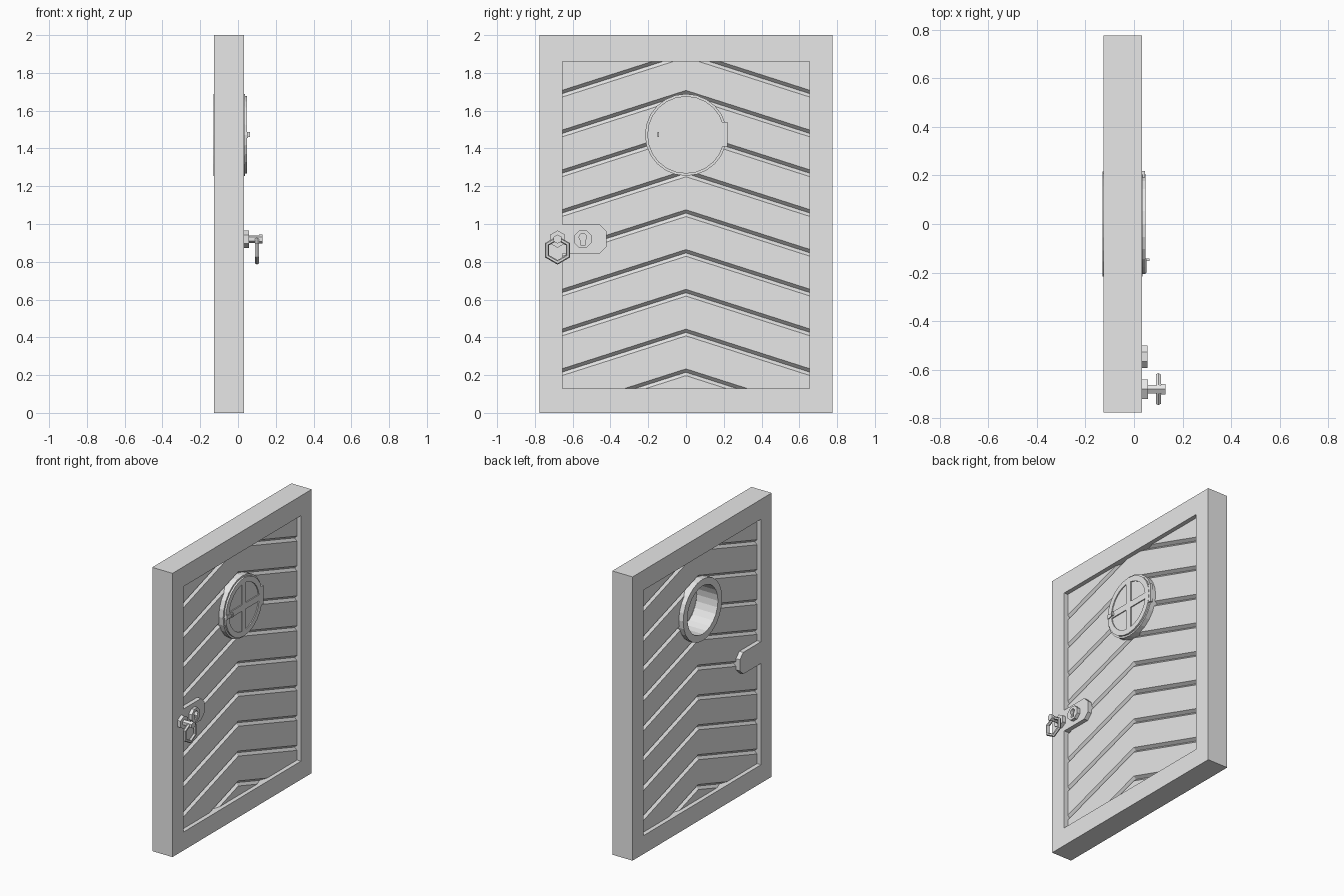
import bpy, bmesh
from math import sin, cos, pi, asin
from mathutils import Matrix, Vector

if "Cube" in bpy.data.objects:
    bpy.data.objects.remove(bpy.data.objects["Cube"], do_unlink=True)

GREY = (0.8, 0.8, 0.8, 1)
mat = bpy.data.materials.new("plain_grey")
mat.use_nodes = True
mat.diffuse_color = GREY
mat.node_tree.nodes["Principled BSDF"].inputs["Base Color"].default_value = GREY

# Maps drawing axes (u, v, w) to (y, z, x), so profiles are drawn on the door face
FACE = Matrix(((0, 0, 1, 0), (1, 0, 0, 0), (0, 1, 0, 0), (0, 0, 0, 1)))
BACK, FRONT = -0.126, 0.032
MID_Z = 1.472


def add_object(name, mesh):
    obj = bpy.data.objects.new(name, mesh)
    mesh.materials.clear()
    mesh.materials.append(mat)
    bpy.context.collection.objects.link(obj)
    return obj


def ngon(y, z, r, sides, turn=0.0):
    return [(y + r * cos(turn + 2 * pi * i / sides),
             z + r * sin(turn + 2 * pi * i / sides)) for i in range(sides)]


def rect(y0, y1, z0, z1):
    return [(y0, z0), (y1, z0), (y1, z1), (y0, z1)]


def plate(name, x0, x1, *loops):
    """Extrude flat outlines between x0 and x1; inner outlines become holes."""
    curve = bpy.data.curves.new(name + "_outline", "CURVE")
    curve.dimensions = "2D"
    curve.fill_mode = "BOTH"
    curve.extrude = (x1 - x0) / 2
    for loop in loops:
        spline = curve.splines.new("POLY")
        spline.points.add(len(loop) - 1)
        for point, (u, v) in zip(spline.points, loop):
            point.co = (u, v, 0, 1)
        spline.use_cyclic_u = True
    temp = bpy.data.objects.new(name + "_temp", curve)
    bpy.context.collection.objects.link(temp)
    graph = bpy.context.evaluated_depsgraph_get()
    mesh = bpy.data.meshes.new_from_object(temp.evaluated_get(graph))
    bpy.data.objects.remove(temp, do_unlink=True)
    bpy.data.curves.remove(curve)
    mesh.name = name
    mesh.transform(Matrix.Translation(((x0 + x1) / 2, 0, 0)) @ FACE)
    bm = bmesh.new()
    bm.from_mesh(mesh)
    bmesh.ops.remove_doubles(bm, verts=bm.verts, dist=1e-5)
    bmesh.ops.recalc_face_normals(bm, faces=bm.faces)
    for f in bm.faces:
        f.smooth = False
    bm.to_mesh(mesh)
    bm.free()
    return add_object(name, mesh)


# Frame, with the lock tab as part of its inner outline
opening = rect(-0.655, 0.655, 0.13, 1.86)
tab = [(-0.655, 0.997), (-0.457, 0.997), (-0.42, 0.96),
       (-0.42, 0.881), (-0.457, 0.844), (-0.655, 0.844)]
plate("door_frame", BACK, FRONT, rect(-0.775, 0.775, 0, 2), opening + tab)

# Plank panel: a grooved section swept along a chevron
panel_front, panel_back = FRONT - 0.03, BACK + 0.03
GROOVE, DEPTH, SLOPE, EDGE = 0.018, 0.02, 0.32, 0.66
side = [(0.0, -0.1)]
for k in range(10):
    z = 0.215 + 0.2106 * k
    side += [(0.0, z - GROOVE), (DEPTH, z), (0.0, z + GROOVE)]
side.append((0.0, 2.3))
section = [(panel_front - d, z) for d, z in side]
section += [(panel_back + d, z) for d, z in reversed(side)]

bm = bmesh.new()
rows = [[bm.verts.new((x, y, z - SLOPE * abs(y))) for x, z in section]
        for y in (-EDGE, 0, EDGE)]
n = len(section)
for a, b in zip(rows, rows[1:]):
    for i in range(n):
        j = (i + 1) % n
        bm.faces.new((a[i], a[j], b[j], b[i]))
bm.faces.new(rows[0])
bm.faces.new(rows[-1][::-1])
for height, direction in ((0.1, -1), (1.89, 1)):
    cut = bmesh.ops.bisect_plane(
        bm, geom=bm.verts[:] + bm.edges[:] + bm.faces[:],
        plane_co=(0, 0, height), plane_no=(0, 0, direction), clear_outer=True)
    rim = [e for e in cut["geom_cut"] if isinstance(e, bmesh.types.BMEdge)]
    bmesh.ops.edgeloop_fill(bm, edges=rim)
bmesh.ops.recalc_face_normals(bm, faces=bm.faces)
mesh = bpy.data.meshes.new("plank_panel")
bm.to_mesh(mesh)
bm.free()
panel = add_object("plank_panel", mesh)

# Round opening through the planks
cutter = plate("window_cutter", -0.3, 0.3, ngon(0, MID_Z, 0.195, 24))
cutter.hide_render = True
hole = panel.modifiers.new("window_hole", "BOOLEAN")
hole.operation = "DIFFERENCE"
hole.solver = "EXACT"
hole.object = cutter
bpy.context.view_layer.objects.active = panel
bpy.ops.object.modifier_apply(modifier=hole.name)
bpy.data.objects.remove(cutter, do_unlink=True)

# Round window: tube, hinged sash with four panes, glass
plate("window_tube", -0.13, 0.036,
      ngon(0, MID_Z, 0.217, 24), ngon(0, MID_Z, 0.17, 24))
BAR, PANE = 0.022, 0.167
start = asin(BAR / PANE)
panes = []
for q in range(4):
    arc = [(PANE * cos(a), PANE * sin(a)) for a in
           (start + (pi / 2 - 2 * start) * i / 6 for i in range(7))]
    turn = Matrix.Rotation(q * pi / 2, 2)
    pts = [turn @ Vector(p) for p in [(BAR, BAR)] + arc]
    panes.append([(p.x, p.y + MID_Z) for p in pts])
plate("window_sash", 0.035, 0.048, ngon(0, MID_Z, 0.205, 24), *panes)
plate("window_glass", 0.037, 0.041, ngon(0, MID_Z, 0.18, 24))
plate("window_hinge", 0.03, 0.046, rect(0.19, 0.219, 1.41, 1.54))
plate("window_latch", 0.046, 0.054,
      [(-0.2, 1.456), (-0.142, 1.464), (-0.142, 1.48), (-0.2, 1.488)])
plate("latch_grip", 0.05, 0.064, rect(-0.152, -0.142, 1.46, 1.488))

# Lock rosette with a keyhole
LOCK_Y, LOCK_Z = -0.546, 0.92
bow = [(LOCK_Y + 0.02 * cos(a), LOCK_Z + 0.01 + 0.02 * sin(a))
       for a in (-pi / 3 + 5 * pi / 3 * i / 10 for i in range(11))]
slot = [(LOCK_Y - 0.013, LOCK_Z - 0.03), (LOCK_Y + 0.013, LOCK_Z - 0.03)]
plate("lock_rosette", FRONT - 0.001, 0.055,
      ngon(LOCK_Y, LOCK_Z, 0.05, 8, pi / 8), bow + slot)

# Ring handle on a hexagonal stem
PULL_Y = -0.68
for name, x0, x1, r in (("handle_boss", FRONT - 0.001, 0.057, 0.046),
                        ("handle_stem", 0.05, 0.115, 0.02),
                        ("handle_tip", 0.112, 0.13, 0.024)):
    plate(name, x0, x1, ngon(PULL_Y, LOCK_Z, r, 6, pi / 2))
bpy.ops.mesh.primitive_torus_add(major_segments=6, minor_segments=6,
                                 major_radius=0.064, minor_radius=0.012)
ring = bpy.context.object
ring.name = "handle_ring"
ring.data.materials.clear()
ring.data.materials.append(mat)
ring.matrix_world = (Matrix.Translation((0.1, PULL_Y, 0.861)) @ FACE
                     @ Matrix.Rotation(pi / 6, 4, "Z"))
